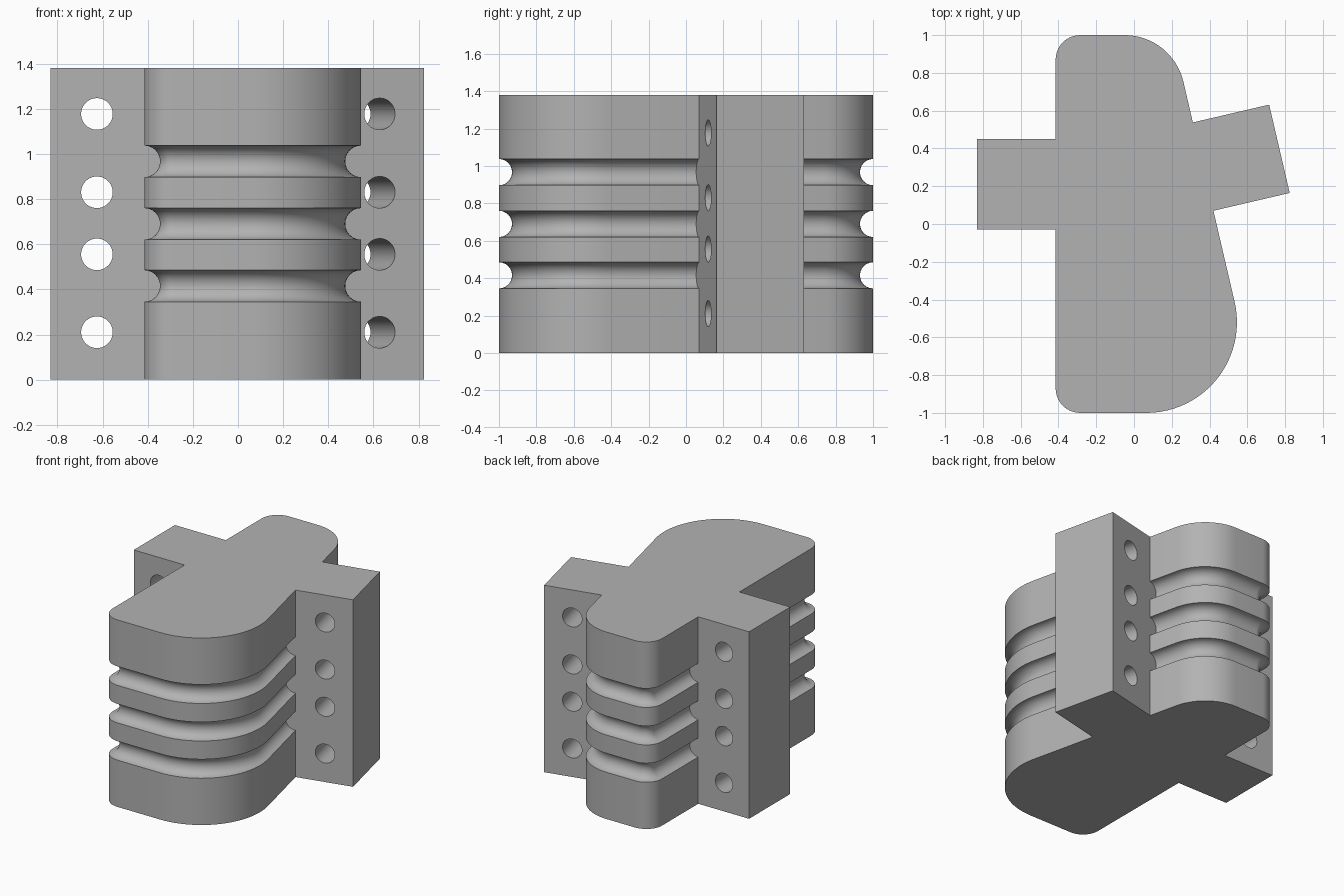
import bpy, bmesh, math
from mathutils import Matrix, Vector

if "Cube" in bpy.data.objects:
    bpy.data.objects.remove(bpy.data.objects["Cube"], do_unlink=True)

HEIGHT = 1.38
TILT = math.radians(13.1)
GROOVES = (0.415, 0.69, 0.967)
GROOVE_R = 0.07
HOLES = (0.21, 0.555, 0.83, 1.177)

grey = bpy.data.materials.new("plain grey")
grey.use_nodes = True
grey.diffuse_color = (0.45, 0.45, 0.45, 1)
grey.node_tree.nodes["Principled BSDF"].inputs["Base Color"].default_value = grey.diffuse_color


def make_object(name, bm):
    bmesh.ops.recalc_face_normals(bm, faces=bm.faces)
    mesh = bpy.data.meshes.new(name)
    bm.to_mesh(mesh)
    bm.free()
    mesh.materials.append(grey)
    obj = bpy.data.objects.new(name, mesh)
    bpy.context.collection.objects.link(obj)
    return obj


def boolean(target, tool, operation):
    bpy.context.view_layer.objects.active = target
    mod = target.modifiers.new(operation.lower(), 'BOOLEAN')
    mod.operation, mod.solver, mod.object = operation, 'EXACT', tool
    bpy.ops.object.modifier_apply(modifier=mod.name)
    bpy.data.objects.remove(tool, do_unlink=True)


def outline(inset):
    """Rounded plan of the body, made of four tangent corner arcs."""
    half = math.pi / 2
    corners = [(0.065, -0.52, 0.48, -half, TILT, 24),
               (-0.05, 0.68, 0.32, TILT, half, 16),
               (-0.285, 0.87, 0.13, half, 2 * half, 10),
               (-0.285, -0.87, 0.13, 2 * half, 3 * half, 10)]
    points = []
    for cx, cy, radius, start, end, steps in corners:
        for i in range(steps + 1):
            a = start + (end - start) * i / steps
            r = radius - inset
            points.append((cx + r * math.cos(a), cy + r * math.sin(a)))
    return points


def body():
    # Levels of the wall: straight bands broken by half-round grooves
    levels = [(0, 0)]
    for z in GROOVES:
        for i in range(13):
            a = math.pi * i / 12
            levels.append((z - GROOVE_R * math.cos(a), GROOVE_R * math.sin(a)))
    levels.append((HEIGHT, 0))
    bm = bmesh.new()
    rings = [[bm.verts.new((x, y, z)) for x, y in outline(d)] for z, d in levels]
    for low, high in zip(rings, rings[1:]):
        for i in range(len(low)):
            bm.faces.new((low[i - 1], low[i], high[i], high[i - 1]))
    bm.faces.new(rings[0])
    bm.faces.new(rings[-1])
    return make_object("grooved_body", bm)


def flange(name, centre, angle, length, depth, hole_x):
    # Upright slab, drilled straight through from front to back
    place = Matrix.Translation(Vector((*centre, 0))) @ Matrix.Rotation(angle, 4, 'Z')
    bm = bmesh.new()
    bmesh.ops.create_cube(bm, size=1, matrix=place @ Matrix.Translation((0, 0, HEIGHT / 2))
                          @ Matrix.Diagonal((length, depth, HEIGHT, 1)))
    slab = make_object(name, bm)
    bm = bmesh.new()
    for z in HOLES:
        bmesh.ops.create_cone(bm, cap_ends=True, segments=40, radius1=0.07, radius2=0.07, depth=1,
                              matrix=place @ Matrix.Translation((hole_x, 0, z))
                              @ Matrix.Rotation(math.pi / 2, 4, 'X'))
    boolean(slab, make_object("hole_cutter", bm), 'DIFFERENCE')
    return slab


block = body()

# Straight flange on the right, tilted flange on the left; both root inside the body
right = flange("right_flange", (-0.515, 0.21), 0, 0.63, 0.48, -0.11)
outer = Vector((0.77, 0.398))
along = Vector((math.cos(TILT), math.sin(TILT)))
left = flange("left_flange", outer - along * 0.315, TILT, 0.63, 0.48, 0.113)
for part in (right, left):
    boolean(block, part, 'UNION')

bpy.ops.object.select_all(action='DESELECT')
block.select_set(True)
bpy.context.view_layer.objects.active = block
bpy.ops.object.shade_smooth_by_angle(angle=math.radians(30))
